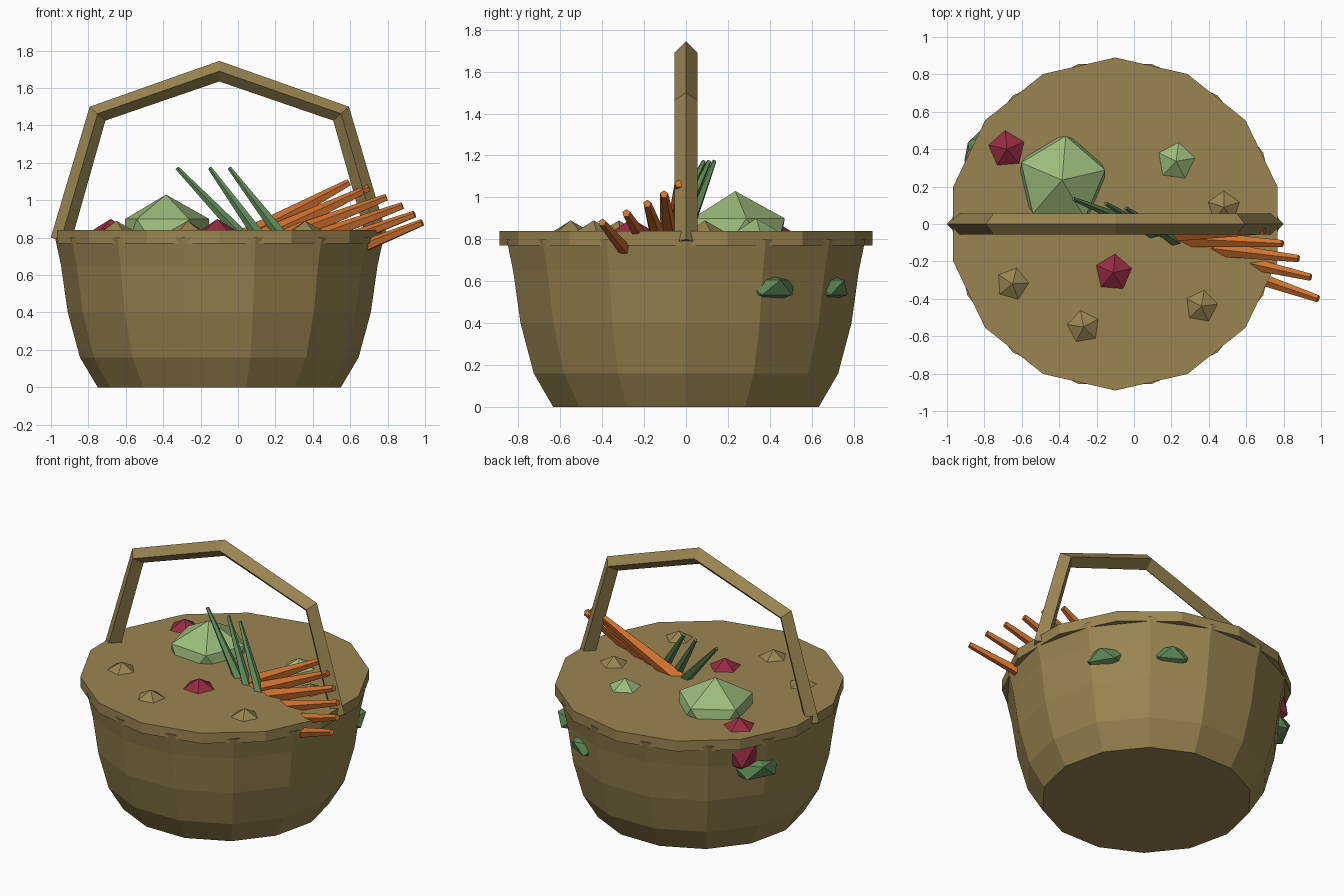
import bpy, bmesh, math
from mathutils import Vector, Matrix

old = bpy.data.objects.get("Cube")
if old:
    bpy.data.objects.remove(old, do_unlink=True)


def material(name, srgb):
    lin = [(c / 255 / 12.92) if c < 11 else ((c / 255 + 0.055) / 1.055) ** 2.4 for c in srgb]
    m = bpy.data.materials.new(name)
    m.use_nodes = True
    m.diffuse_color = (*lin, 1)
    m.node_tree.nodes["Principled BSDF"].inputs["Base Color"].default_value = (*lin, 1)
    return m


WICKER = material("wicker brown", (154, 133, 81))
LIGHT_GREEN = material("light green", (156, 188, 124))
DARK_GREEN = material("leaf green", (94, 136, 86))
ORANGE = material("carrot orange", (208, 114, 46))
RED = material("beet red", (150, 44, 66))


def finish(bm, name, mat):
    bmesh.ops.recalc_face_normals(bm, faces=bm.faces[:])
    me = bpy.data.meshes.new(name)
    bm.to_mesh(me)
    bm.free()
    me.materials.append(mat)
    ob = bpy.data.objects.new(name, me)
    bpy.context.collection.objects.link(ob)
    return ob


def loft(name, rings, mat):
    """Skin a list of closed rings and cap both ends."""
    bm = bmesh.new()
    vs = [[bm.verts.new(p) for p in ring] for ring in rings]
    n = len(vs[0])
    for a, b in zip(vs, vs[1:]):
        for i in range(n):
            j = (i + 1) % n
            bm.faces.new((a[i], a[j], b[j], b[i]))
    bm.faces.new(vs[0])
    bm.faces.new(vs[-1])
    return finish(bm, name, mat)


CENTRE = -0.1
SIDES = 14


def circle(r, z, start=0.0):
    step = math.tau / SIDES
    return [(CENTRE + r * math.cos(start + i * step), r * math.sin(start + i * step), z)
            for i in range(SIDES)]


def gem(name, centre, r, height, turn, mat):
    """Squashed twenty-faced ball with a vertex on top."""
    bm = bmesh.new()
    m = (Matrix.Translation(centre) @ Matrix.Rotation(math.radians(turn), 4, 'Z')
         @ Matrix.Diagonal((r, r, height, 1)))
    bmesh.ops.create_icosphere(bm, subdivisions=1, radius=1, matrix=m)
    return finish(bm, name, mat)


def taper(name, base, tip, r_base, r_tip, mat):
    """Five-sided tapered stick between two points."""
    a, b = Vector(base), Vector(tip)
    d = b - a
    m = Matrix.Translation((a + b) / 2) @ d.to_track_quat('Z', 'Y').to_matrix().to_4x4()
    bm = bmesh.new()
    bmesh.ops.create_cone(bm, cap_ends=True, segments=5, radius1=r_base,
                          radius2=r_tip, depth=d.length, matrix=m)
    return finish(bm, name, mat)


# Basket body and closed top
profile = [(0.65, 0), (0.745, 0.16), (0.81, 0.4), (0.846, 0.65), (0.878, 0.8)]
loft("basket_body", [circle(r, z) for r, z in profile], WICKER)
loft("basket_top", [circle(0.89, z, math.pi / 2) for z in (0.77, 0.84)], WICKER)

# Handle: diamond section swept over a five-point arch (offset, height, outward x, outward z)
half = [(0.848, 0.784, 0.053, 0.016), (0.651, 1.463, 0.042, 0.037)]
arch = [(-x, z, -ox, oz) for x, z, ox, oz in half] + [(0, 1.69, 0, 0.055)] + half[::-1]
loft("handle", [[(CENTRE + x + ox, 0, z + oz), (CENTRE + x, 0.055, z),
                 (CENTRE + x - ox, 0, z - oz), (CENTRE + x, -0.055, z)]
                for x, z, ox, oz in arch], WICKER)

# Round vegetables showing through the top
gem("cabbage", (-0.385, 0.235, 0.795), 0.265, 0.235, 85, LIGHT_GREEN)
gem("small_cabbage", (0.225, 0.335, 0.72), 0.19, 0.18, 82, LIGHT_GREEN)
gem("beet_back", (-0.68, 0.4, 0.715), 0.19, 0.185, 95, RED)
gem("beet_front", (-0.11, -0.26, 0.735), 0.17, 0.165, 85, RED)
for i, (x, y, turn) in enumerate([(-0.65, -0.32, 75), (-0.27, -0.55, 100),
                                  (0.36, -0.44, 80), (0.48, 0.09, 90)]):
    gem(f"potato_{i + 1}", (x, y, 0.775), 0.125, 0.115, turn, WICKER)

# Leaves poking through the basket wall
for i, (angle, dist, r, z) in enumerate([(31, 0.73, 0.16, 0.57), (61, 0.72, 0.16, 0.57),
                                         (151, 0.74, 0.18, 0.59)]):
    a = math.radians(angle)
    gem(f"wall_leaf_{i + 1}", (CENTRE + dist * math.cos(a), dist * math.sin(a), z),
        r, r / 2, angle, DARK_GREEN)

# Green stalks
for i, (base, tip) in enumerate([((0.03, -0.01, 0.8), (-0.325, 0.135, 1.172)),
                                 ((0.12, -0.06, 0.8), (-0.15, 0.11, 1.172)),
                                 ((0.24, -0.1, 0.8), (-0.045, 0.085, 1.172))]):
    taper(f"stalk_{i + 1}", base, tip, 0.035, 0.011, DARK_GREEN)

# Fan of carrots
fan = [((0.05, -0.01, 0.8), (0.595, 0.03, 1.095)),
       ((0.1, -0.05, 0.78), (0.7, -0.035, 1.065)),
       ((0.12, -0.07, 0.75), (0.795, -0.105, 1.015)),
       ((0.15, -0.1, 0.7), (0.88, -0.185, 0.97)),
       ((0.18, -0.11, 0.64), (0.945, -0.285, 0.925)),
       ((0.2, -0.13, 0.56), (0.985, -0.4, 0.88))]
for i, (base, tip) in enumerate(fan):
    taper(f"carrot_{i + 1}", base, tip, 0.055, 0.02, ORANGE)
